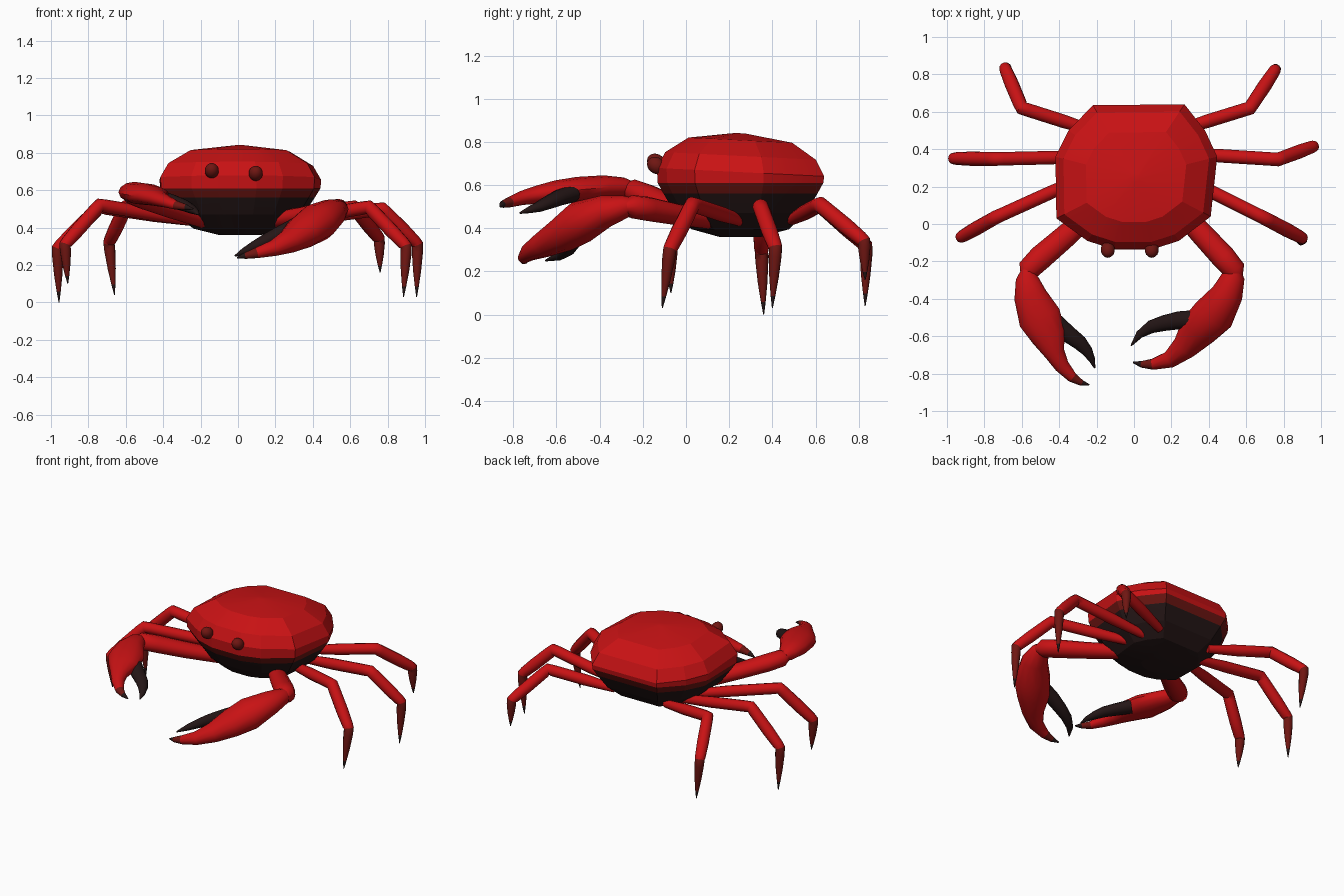
import bpy, bmesh, math
from mathutils import Vector

if "Cube" in bpy.data.objects:
    bpy.data.objects.remove(bpy.data.objects["Cube"])


def material(name, rgb):
    m = bpy.data.materials.new(name)
    m.diffuse_color = (*rgb, 1)
    m.use_nodes = True
    m.node_tree.nodes["Principled BSDF"].inputs["Base Color"].default_value = m.diffuse_color
    return m


RED = material("red", (0.58, 0.006, 0.007))
DEEP = material("deep_red", (0.16, 0.008, 0.006))
DARK = material("dark", (0.018, 0.008, 0.008))
MATS = (RED, DEEP, DARK)


def finish(bm, name, angle):
    bmesh.ops.recalc_face_normals(bm, faces=bm.faces[:])
    me = bpy.data.meshes.new(name)
    bm.to_mesh(me)
    bm.free()
    for m in MATS:
        me.materials.append(m)
    ob = bpy.data.objects.new(name, me)
    bpy.context.collection.objects.link(ob)
    bpy.ops.object.select_all(action='DESELECT')
    ob.select_set(True)
    bpy.context.view_layer.objects.active = ob
    bpy.ops.object.shade_smooth_by_angle(angle=math.radians(angle))
    return ob


def loft(bm, rings, colours):
    """Skin a list of point rings; colours gives one material index per band."""
    vs = [[bm.verts.new(p) for p in r] for r in rings]
    n = len(vs[0])
    for a, b, c in zip(vs, vs[1:], colours):
        for i in range(n):
            j = (i + 1) % n
            bm.faces.new((a[i], a[j], b[j], b[i])).material_index = c
    bm.faces.new(vs[0]).material_index = colours[0]
    bm.faces.new(vs[-1]).material_index = colours[-1]


def tube(name, pts, colours=None, sides=12):
    """Tapered limb through points (x, y, z, half width, half height)."""
    P = [Vector(p[:3]) for p in pts]
    rings, side = [], None
    for i, p in enumerate(pts):
        d1 = (P[i] - P[max(i - 1, 0)]).normalized()
        d2 = (P[min(i + 1, len(P) - 1)] - P[i]).normalized()
        t = (d1 + d2).normalized()
        side = t.cross(Vector((0, 0, 1))) if side is None else side - t * side.dot(t)
        side.normalize()
        up = side.cross(t)
        rings.append([P[i] + side * p[3] * math.cos(a) + up * p[4] * math.sin(a)
                      for a in (2 * math.pi * k / sides for k in range(sides))])
    bm = bmesh.new()
    loft(bm, rings, colours or [0] * (len(pts) - 1))
    return finish(bm, name, 50)


# Shell: one faceted outline, scaled up and down through the height
outline = [(-.22, .635), (.27, .64), (.38, .50), (.445, .36), (.41, .04), (.24, -.09),
           (.10, -.135), (-.11, -.135), (-.25, -.09), (-.415, .03), (-.42, .36), (-.35, .50)]
levels = [(.25, .36), (.58, .395), (.78, .47), (.92, .56), (.99, .61), (1.0, .66),
          (.90, .735), (.62, .808), (.06, .84)]
cx, cy = .01, .25
rings = [[(cx + (x - cx) * s, cy + (y - cy) * s, z - (.05 * (y - cy) * s if z > .65 else 0))
          for x, y in outline] for s, z in levels]
bm = bmesh.new()
loft(bm, rings, [2, 2, 2, 1, 0, 0, 0, 0])
finish(bm, "shell", 14)

# Eyes on short stubs
for label, x, z in (("left", -.14, .705), ("right", .095, .69)):
    bm = bmesh.new()
    bmesh.ops.create_uvsphere(bm, u_segments=14, v_segments=10, radius=.038)
    for v in bm.verts:
        v.co = Vector((x + v.co.x, -.137 + v.co.y * 1.15, z + v.co.z * 1.05 - v.co.y * .2))
    for f in bm.faces:
        f.material_index = 1
    finish(bm, "eye_" + label, 60)


# Walking legs: root, knee, ankle, tip
def leg(name, *joints):
    root, knee, ankle, tip = (Vector(j) for j in joints)
    path = [(root, .026), (root.lerp(knee, .45), .036), (root.lerp(knee, .93), .036),
            (knee, .037), (knee.lerp(ankle, .1), .037), (knee.lerp(ankle, .6), .038),
            (knee.lerp(ankle, .93), .034), (ankle, .031), (ankle.lerp(tip, .15), .030),
            (ankle.lerp(tip, .5), .022), (ankle.lerp(tip, .8), .011), (tip, .002)]
    tube(name, [(*p, r, r) for p, r in path], [0] * 7 + [1, 1, 1, 2])


leg("leg_right_back", (.20, .49, .44), (.62, .62, .51), (.755, .825, .34), (.76, .83, .16))
leg("leg_right_middle", (.22, .38, .43), (.77, .345, .50), (.96, .415, .31), (.955, .40, .03))
leg("leg_right_front", (.22, .27, .43), (.70, .03, .51), (.90, -.075, .30), (.885, -.11, .03))
leg("leg_left_back", (-.19, .49, .44), (-.60, .62, .51), (-.69, .835, .32), (-.66, .83, .04))
leg("leg_left_middle", (-.20, .36, .43), (-.74, .348, .51), (-.965, .35, .29), (-.957, .36, .0))
leg("leg_left_front", (-.20, .28, .43), (-.74, .035, .52), (-.925, -.07, .31), (-.91, -.07, .10))

# Claw arms
tube("arm_right", [(.20, .12, .44, .05, .045), (.36, -.05, .465, .062, .05),
                   (.48, -.18, .49, .066, .056), (.54, -.25, .50, .06, .054),
                   (.56, -.285, .50, .025, .025)])
tube("arm_left", [(-.18, .10, .44, .05, .045), (-.36, -.06, .50, .062, .05),
                  (-.50, -.18, .55, .066, .054), (-.565, -.245, .575, .06, .052),
                  (-.585, -.28, .58, .025, .025)])

# Claws: palm running into the fixed finger, plus a dark moving finger
tube("claw_right", [(.535, -.235, .51, .03, .03), (.53, -.28, .50, .062, .052),
                    (.50, -.37, .48, .085, .075), (.425, -.485, .43, .115, .10),
                    (.345, -.565, .375, .105, .085), (.27, -.66, .325, .07, .062),
                    (.19, -.725, .29, .047, .042), (.10, -.75, .265, .030, .028),
                    (.04, -.75, .25, .018, .017), (-.005, -.74, .24, .004, .004)],
     [0] * 7 + [1, 2])
tube("claw_finger_right", [(.33, -.51, .42, .05, .045), (.24, -.515, .375, .048, .042),
                           (.16, -.53, .335, .042, .038), (.09, -.55, .30, .035, .03),
                           (.03, -.59, .27, .022, .02), (-.015, -.65, .25, .004, .004)],
     [2] * 5)
tube("claw_left", [(-.575, -.245, .585, .03, .03), (-.572, -.29, .59, .06, .045),
                   (-.555, -.38, .59, .088, .055), (-.505, -.50, .58, .115, .058),
                   (-.455, -.60, .57, .095, .052), (-.425, -.69, .555, .055, .042),
                   (-.385, -.76, .54, .04, .033), (-.33, -.82, .52, .028, .024),
                   (-.28, -.85, .51, .016, .016), (-.24, -.86, .50, .004, .004)],
     [0] * 7 + [1, 2])
tube("claw_finger_left", [(-.42, -.53, .56, .05, .042), (-.35, -.59, .54, .046, .037),
                          (-.29, -.635, .52, .04, .032), (-.25, -.68, .50, .03, .025),
                          (-.225, -.725, .485, .018, .016), (-.21, -.77, .47, .004, .004)],
     [2] * 5)
